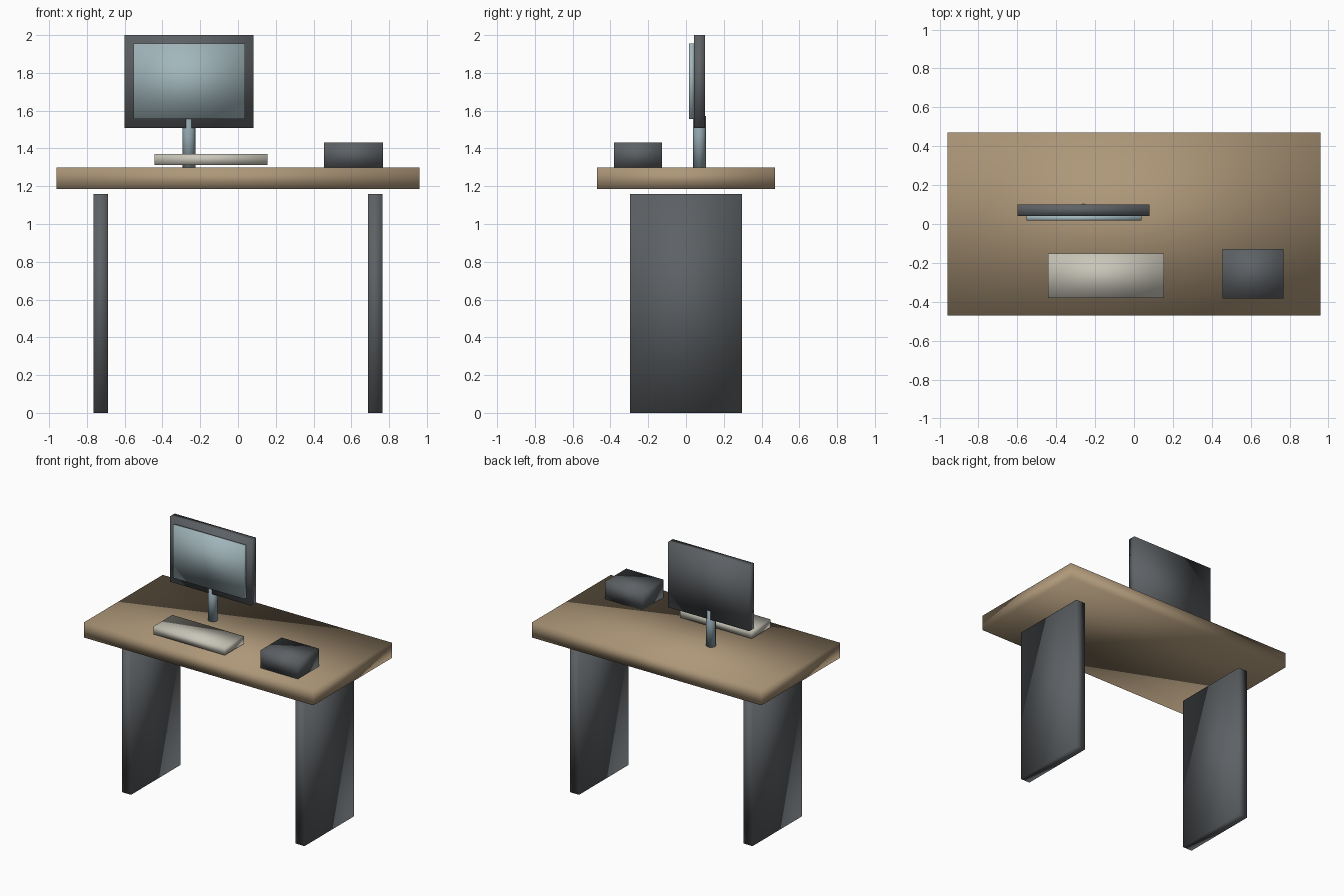
import bpy
import bmesh
from mathutils import Vector

default = bpy.data.objects.get("Cube")
if default:
    bpy.data.objects.remove(default, do_unlink=True)


def material(name, rgb):
    mat = bpy.data.materials.new(name)
    mat.use_nodes = True
    color = (*rgb, 1.0)
    mat.diffuse_color = color
    mat.node_tree.nodes["Principled BSDF"].inputs["Base Color"].default_value = color
    return mat


wood = material("wood", (0.42, 0.31, 0.19))
charcoal = material("charcoal", (0.11, 0.12, 0.13))
glass = material("pale blue glass", (0.36, 0.47, 0.50))
steel = material("blue grey steel", (0.27, 0.36, 0.40))
ivory = material("ivory", (0.58, 0.56, 0.48))


def finish(name, bm, mat):
    """Turn a bmesh into a softly shaded object."""
    bmesh.ops.recalc_face_normals(bm, faces=bm.faces)
    for face in bm.faces:
        face.smooth = True
    mesh = bpy.data.meshes.new(name)
    bm.to_mesh(mesh)
    bm.free()
    mesh.materials.append(mat)
    obj = bpy.data.objects.new(name, mesh)
    bpy.context.scene.collection.objects.link(obj)
    return obj


def box(name, x, y, z, mat):
    """Box spanning the given (low, high) ranges."""
    low, high = (Vector(corner) for corner in zip(x, y, z))
    bm = bmesh.new()
    bmesh.ops.create_cube(bm, size=1)
    bmesh.ops.scale(bm, vec=high - low, verts=bm.verts)
    bmesh.ops.translate(bm, vec=(low + high) / 2, verts=bm.verts)
    return finish(name, bm, mat)


def post(name, centre, radius, z, sides, mat):
    """Upright faceted cylinder."""
    bm = bmesh.new()
    bmesh.ops.create_cone(bm, cap_ends=True, segments=sides, radius1=radius,
                          radius2=radius, depth=z[1] - z[0])
    bmesh.ops.translate(bm, vec=(*centre, sum(z) / 2), verts=bm.verts)
    return finish(name, bm, mat)


# Desk: top and two slab legs, with a small gap under the top
box("desk_top", (-0.96, 0.96), (-0.471, 0.471), (1.184, 1.298), wood)
for side, sign in (("left", 1), ("right", -1)):
    x = sorted((sign * 0.688, sign * 0.764))
    box(side + "_leg", x, (-0.296, 0.296), (0, 1.158), charcoal)

# Monitor: casing, raised screen and stand
box("monitor_casing", (-0.6, 0.081), (0.042, 0.1), (1.507, 2.0), charcoal)
box("monitor_screen", (-0.554, 0.038), (0.017, 0.043), (1.556, 1.955), glass)
post("monitor_stand", (-0.26, 0.071), 0.035, (1.298, 1.572), 8, steel)

# Items on the desk
box("keyboard", (-0.443, 0.155), (-0.38, -0.152), (1.313, 1.371), ivory)
box("desk_box", (0.454, 0.768), (-0.382, -0.128), (1.298, 1.431), charcoal)
